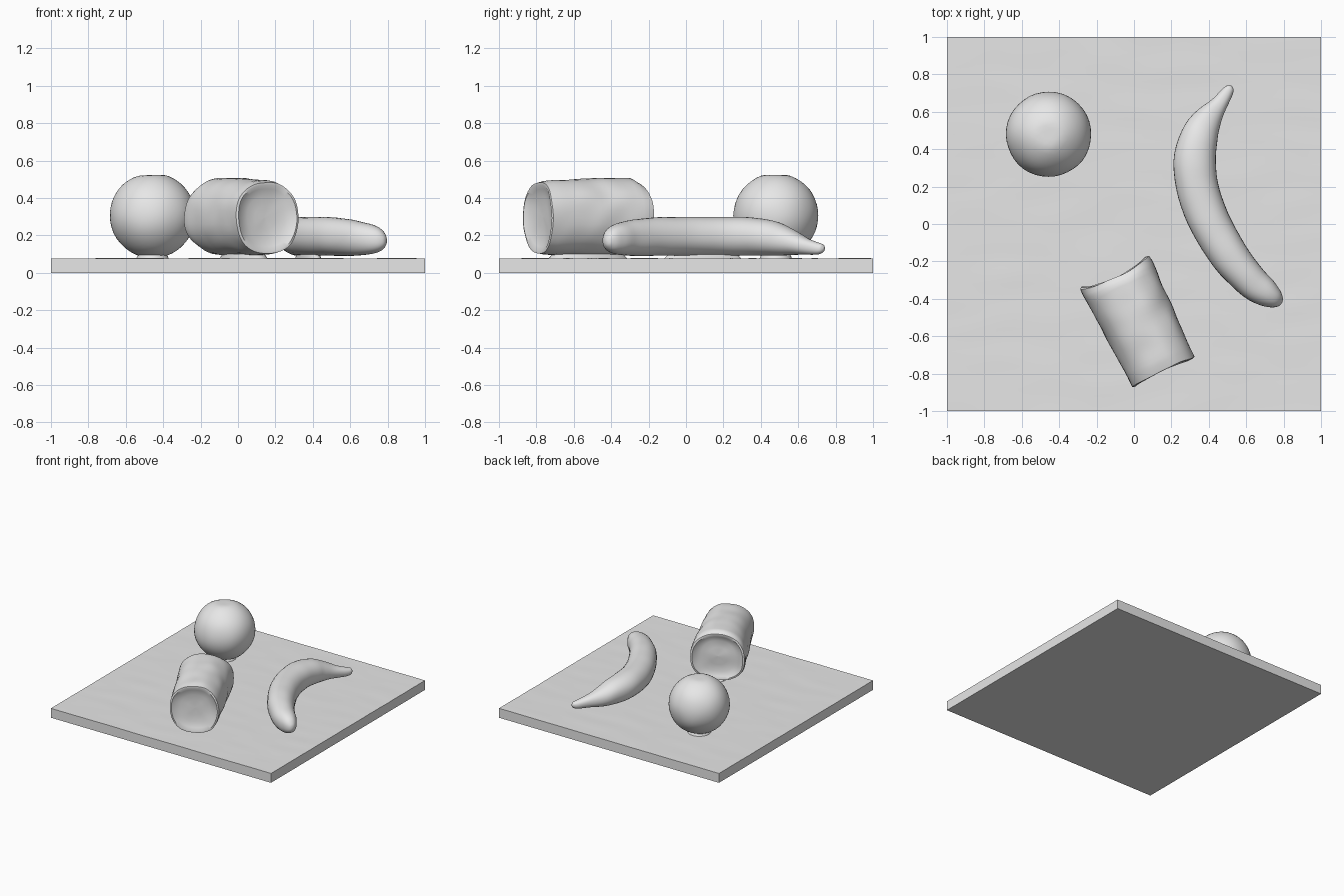
import bpy, bmesh, math
from mathutils import Vector, noise

if "Cube" in bpy.data.objects:
    bpy.data.objects.remove(bpy.data.objects["Cube"])

grey = bpy.data.materials.new("plain grey")
grey.diffuse_color = (0.8, 0.8, 0.8, 1)
grey.use_nodes = True
grey.node_tree.nodes["Principled BSDF"].inputs["Base Color"].default_value = grey.diffuse_color
UP = Vector((0, 0, 1))


def finish(name, bm, angle=40):
    bmesh.ops.recalc_face_normals(bm, faces=bm.faces)
    mesh = bpy.data.meshes.new(name)
    bm.to_mesh(mesh)
    bm.free()
    mesh.materials.append(grey)
    ob = bpy.data.objects.new(name, mesh)
    bpy.context.collection.objects.link(ob)
    bpy.ops.object.select_all(action='DESELECT')
    ob.select_set(True)
    bpy.context.view_layer.objects.active = ob
    bpy.ops.object.shade_smooth_by_angle(angle=math.radians(angle))
    return ob


def roughen(bm, amount, scale):
    """Hand-worked surface: small soft dents."""
    for v in bm.verts:
        v.co += noise.noise_vector(v.co * scale) * amount


def spow(value, power):
    return math.copysign(abs(value) ** power, value)


def loft(rings, axis=None, sides=40, square=1.0, end_pull=None):
    """Skin rings of (x, y, z, half width, half height)."""
    bm = bmesh.new()
    loops = []
    for i, (x, y, z, a, b) in enumerate(rings):
        lo, hi = rings[max(i - 1, 0)], rings[min(i + 1, len(rings) - 1)]
        t = axis or Vector((hi[0] - lo[0], hi[1] - lo[1], 0)).normalized()
        side = t.cross(UP)
        loop = []
        for k in range(sides):
            ang = math.tau * k / sides
            c, s = spow(math.cos(ang), square), spow(math.sin(ang), square)
            p = Vector((x, y, z)) + side * a * c + UP * b * s
            if end_pull:
                p += t * end_pull[i] * math.sin(ang) ** 2
            loop.append(bm.verts.new(p))
        loops.append(loop)
    for l0, l1 in zip(loops, loops[1:]):
        for k in range(sides):
            j = (k + 1) % sides
            bm.faces.new((l0[k], l0[j], l1[j], l1[k]))
    bm.faces.new(loops[0])
    bm.faces.new(loops[-1])
    return bm


def smooth_path(points, steps):
    """Catmull-Rom interpolation of whole rings."""
    out = []
    n = len(points)
    for i in range(n - 1):
        quad = [points[min(max(i + d, 0), n - 1)] for d in (-1, 0, 1, 2)]
        for s in range(steps):
            t = s / steps
            out.append([0.5 * (2 * q + (r - p) * t + (2 * p - 5 * q + 4 * r - w) * t * t
                               + (3 * q - p - 3 * r + w) * t ** 3)
                        for p, q, r, w in zip(*quad)])
    return out + [list(points[-1])]


# Square board with a faintly rippled top
bm = bmesh.new()
bmesh.ops.create_grid(bm, x_segments=50, y_segments=50, size=1)
top = list(bm.verts)
rim = [e for e in bm.edges if e.is_boundary]
for v in top:
    v.co.z = 0.077 + 0.002 * noise.noise(Vector((v.co.x * 3, v.co.y * 9, 0)))
walls = bmesh.ops.extrude_edge_only(bm, edges=rim)["geom"]
for v in walls:
    if isinstance(v, bmesh.types.BMVert):
        v.co.z = 0
bmesh.ops.contextual_create(bm, geom=[e for e in bm.edges if e.is_boundary])
finish("board", bm, 30)

# Round fruit, a little flattened at top and bottom
bm = bmesh.new()
bmesh.ops.create_icosphere(bm, subdivisions=4, radius=1)
for v in bm.verts:
    v.co = Vector((-0.457 + 0.228 * v.co.x, 0.48 + 0.228 * v.co.y,
                   0.307 + 0.226 * v.co.z))
    v.co.z = min(max(v.co.z, 0.09), 0.523)
roughen(bm, 0.004, 7)
finish("round_fruit", bm)

# Curved fruit: stem, body and blunt tip
curve = [(0.525, 0.735, 0.130, 0.006, 0.006), (0.518, 0.728, 0.130, 0.020, 0.022),
         (0.500, 0.705, 0.130, 0.031, 0.032), (0.455, 0.640, 0.142, 0.046, 0.045),
         (0.395, 0.560, 0.165, 0.076, 0.070), (0.350, 0.470, 0.185, 0.100, 0.092),
         (0.325, 0.330, 0.195, 0.112, 0.103), (0.345, 0.170, 0.195, 0.112, 0.104),
         (0.410, 0.000, 0.195, 0.109, 0.104), (0.510, -0.170, 0.194, 0.102, 0.103),
         (0.620, -0.300, 0.186, 0.090, 0.094), (0.700, -0.365, 0.180, 0.077, 0.082),
         (0.755, -0.402, 0.175, 0.052, 0.060), (0.783, -0.419, 0.172, 0.025, 0.030),
         (0.790, -0.423, 0.172, 0.005, 0.006)]
bm = loft(smooth_path(curve, 4), sides=32, square=0.92)
roughen(bm, 0.003, 9)
finish("curved_fruit", bm)

# Lying log: straight body with a rim and a hollowed face at each end
back, front = Vector((-0.105, -0.255)), Vector((0.16, -0.795))
run = (front - back).normalized()
length = (front - back).length
# position along the log, half width, half height, pull along axis at top and bottom
profile = [(0.045, 0.005, 0.005, 0), (0.045, 0.07, 0.07, 0.005), (0.04, 0.13, 0.125, 0.01),
           (0.02, 0.17, 0.16, 0.02), (0.0, 0.19, 0.175, 0.03), (0.005, 0.203, 0.188, 0.025),
           (0.035, 0.206, 0.199, 0.015)]
profile += [(0.035 + (length - 0.06) * k / 20, 0.206 - 0.022 * k / 20, 0.207 - 0.012 * (k / 20) ** 3, 0)
            for k in range(1, 20)]
profile += [(length - 0.005, 0.184, 0.190, -0.008), (length, 0.172, 0.178, -0.012),
            (length - 0.015, 0.15, 0.155, -0.008), (length - 0.03, 0.11, 0.11, 0),
            (length - 0.035, 0.06, 0.06, 0), (length - 0.035, 0.005, 0.005, 0)]
rings = [(*(back + run * s), 0.301 - 0.008 * s / length, a, b) for s, a, b, _ in profile]
bm = loft(rings, axis=Vector((*run, 0)), sides=48, square=0.86,
          end_pull=[p[3] for p in profile])
roughen(bm, 0.007, 8)
finish("log", bm)

# Thin contact patches that join the pieces to the board
def contact(name, x, y, rx, ry, turn):
    bm = bmesh.new()
    bmesh.ops.create_cone(bm, cap_ends=True, segments=32, radius1=1, radius2=0.85, depth=0.03)
    for v in bm.verts:
        px, py = v.co.x * rx, v.co.y * ry
        v.co = Vector((x + px * math.cos(turn) - py * math.sin(turn),
                       y + px * math.sin(turn) + py * math.cos(turn), v.co.z + 0.085))
    finish(name, bm)


contact("round_fruit_foot", -0.457, 0.48, 0.09, 0.09, 0)
contact("log_foot", 0.03, -0.525, 0.09, 0.24, math.atan2(-run.x, run.y) + math.pi)
contact("curved_fruit_foot", 0.375, 0.09, 0.05, 0.22, 0.25)
